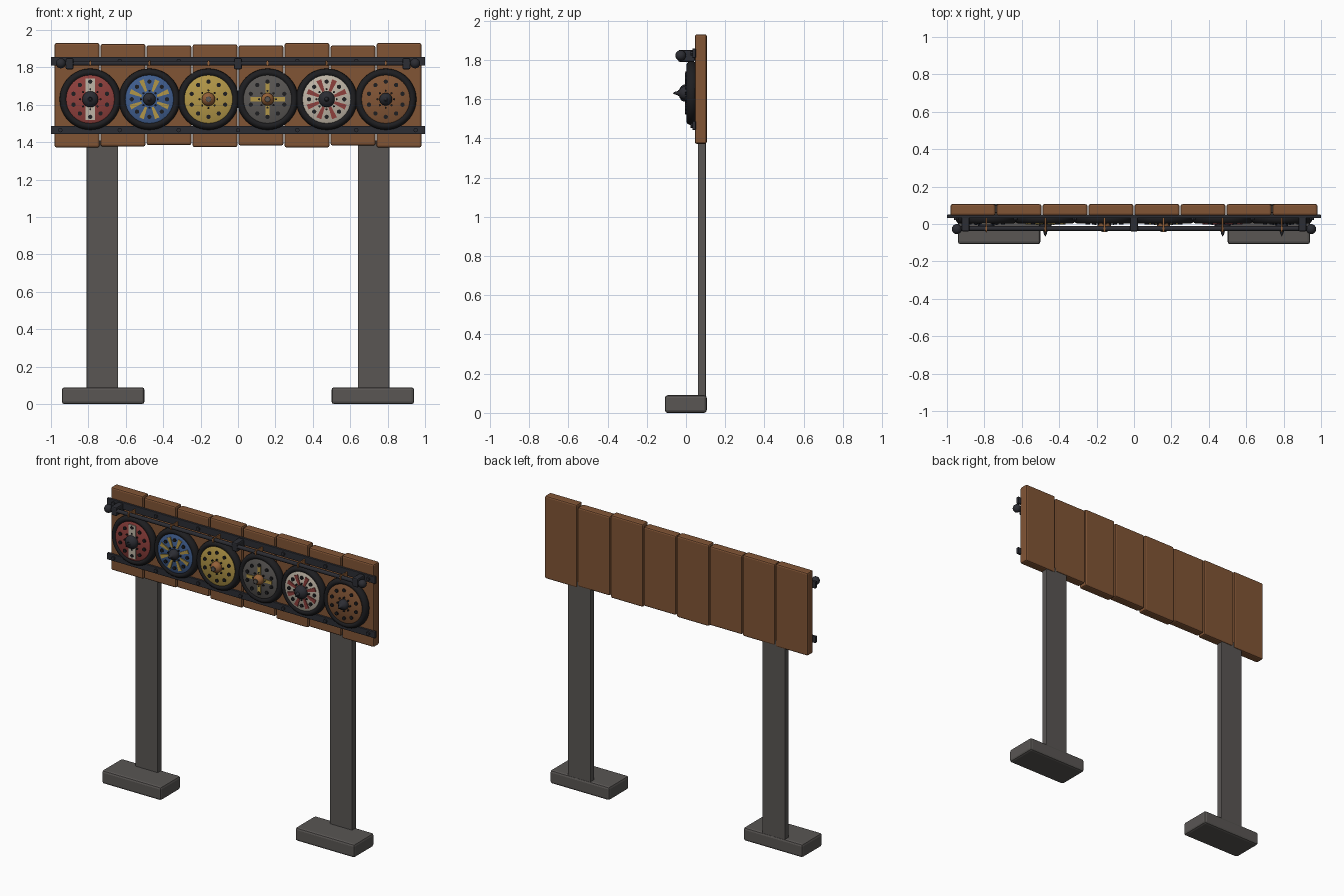
import bpy, bmesh
from math import sin, cos, pi
from mathutils import Matrix, Vector

cube = bpy.data.objects.get("Cube")
if cube:
    bpy.data.objects.remove(cube, do_unlink=True)


def material(name, r, g, b):
    m = bpy.data.materials.new(name)
    m.use_nodes = True
    m.diffuse_color = (r, g, b, 1)
    m.node_tree.nodes["Principled BSDF"].inputs["Base Color"].default_value = (r, g, b, 1)
    return m


WOOD = material("brown wood", .22, .09, .036)
STONE = material("grey stone", .1, .093, .088)
IRON = material("dark iron", .025, .026, .033)
RUBBER = material("black rubber", .013, .013, .015)
RED = material("faded red", .27, .05, .045)
BLUE = material("faded blue", .05, .11, .27)
YELLOW = material("faded yellow", .45, .31, .065)
WHITE = material("off white", .52, .46, .38)
COPPER = material("copper", .3, .12, .04)


def finish(name, bm, mat, smooth=False):
    bmesh.ops.recalc_face_normals(bm, faces=bm.faces)
    mesh = bpy.data.meshes.new(name)
    bm.to_mesh(mesh)
    bm.free()
    mesh.materials.append(mat)
    ob = bpy.data.objects.new(name, mesh)
    bpy.context.collection.objects.link(ob)
    if smooth:
        bpy.ops.object.select_all(action='DESELECT')
        ob.select_set(True)
        bpy.context.view_layer.objects.active = ob
        bpy.ops.object.shade_smooth_by_angle(angle=.7)
    return ob


def box(name, x, y, z, mat, bevel=0):
    """Box from (low, high) ranges along each axis."""
    bm = bmesh.new()
    bmesh.ops.create_cube(bm, size=1)
    for v in bm.verts:
        v.co = Vector([(lo + hi) / 2 + c * (hi - lo)
                       for c, (lo, hi) in zip(v.co, (x, y, z))])
    if bevel:
        bmesh.ops.bevel(bm, geom=bm.edges[:], offset=bevel, segments=2,
                        profile=.5, affect='EDGES')
    return finish(name, bm, mat)


def lathe(name, profile, x, z, mat, sides=40):
    """Turn (radius, y) points about a front-to-back axis."""
    bm = bmesh.new()
    verts = [bm.verts.new((x + r, y, z)) for r, y in profile]
    edges = [bm.edges.new(p) for p in zip(verts, verts[1:])]
    bmesh.ops.spin(bm, geom=verts + edges, cent=(x, 0, z), axis=(0, 1, 0),
                   angle=2 * pi, steps=sides, use_duplicate=False)
    bmesh.ops.remove_doubles(bm, verts=bm.verts[:], dist=.0002)
    return finish(name, bm, mat, True)


def studs(name, points, radius, y0, y1, mat, sides=10):
    """Short round studs facing the front."""
    bm = bmesh.new()
    for x, z in points:
        place = Matrix.Translation((x, (y0 + y1) / 2, z)) @ Matrix.Rotation(pi / 2, 4, 'X')
        bmesh.ops.create_cone(bm, cap_ends=True, segments=sides, radius1=radius,
                              radius2=radius, depth=y1 - y0, matrix=place)
    return finish(name, bm, mat, True)


def ring(x, z, radius, count, shift=0):
    angles = [2 * pi * (i + shift) / count for i in range(count)]
    return [(x + radius * sin(a), z + radius * cos(a)) for a in angles]


def spokes(name, x, z, count, shift, r0, r1, w0, w1, mat):
    """Thin tapered plates radiating over a wheel face."""
    bm = bmesh.new()
    for i in range(count):
        a = 2 * pi * (i + shift) / count
        loops = []
        for y in (-.002, .006):
            loops.append([bm.verts.new((x + r * sin(a) + s * cos(a), y,
                                        z + r * cos(a) - s * sin(a)))
                          for r, s in ((r0, -w0), (r1, -w1), (r1, w1), (r0, w0))])
        for loop in loops:
            bm.faces.new(loop)
        for k in range(4):
            n = (k + 1) % 4
            bm.faces.new((loops[0][k], loops[0][n], loops[1][n], loops[1][k]))
    return finish(name, bm, mat)


def ball(name, x, y, z, radius, mat):
    bm = bmesh.new()
    bmesh.ops.create_uvsphere(bm, u_segments=16, v_segments=10, radius=radius,
                              matrix=Matrix.Translation((x, y, z)))
    return finish(name, bm, mat, True)


# Board of upright planks with uneven ends
pitch = .246
tops = (1.93, 1.925, 1.918, 1.923, 1.918, 1.93, 1.917, 1.93)
lows = (1.372, 1.378, 1.385, 1.374, 1.383, 1.372, 1.383, 1.372)
for i, (low, top) in enumerate(zip(lows, tops)):
    x = (i - 4) * pitch
    box(f"plank_{i + 1}", (x + .003, x + pitch - .003), (.045, .106), (low, top), WOOD, .01)

# Posts and feet
for side, s in (("left", 1), ("right", -1)):
    box(f"{side}_post", (s * .725 - .084, s * .725 + .084), (.06, .101), (.05, 1.41), STONE, .003)
    box(f"{side}_foot", (s * .721 - .221, s * .721 + .221), (-.108, .106), (0, .09), STONE, .014)

# Flat rails with bolts
for name, low, high in (("upper_rail", 1.81, 1.857), ("lower_rail", 1.443, 1.487)):
    box(name, (-1, 1), (.032, .05), (low, high), IRON, .003)
    mid = (low + high) / 2
    studs(name + "_bolts", [(x, mid) for x in (-.95, -.632, -.317, 0, .317, .632, .95)],
          .012, .022, .035, IRON, 8)

# Round bar with brackets, end knobs and copper clips
bm = bmesh.new()
bmesh.ops.create_cone(bm, cap_ends=True, segments=14, radius1=.013, radius2=.013, depth=1.88,
                      matrix=Matrix.Translation((0, -.024, 1.822)) @ Matrix.Rotation(pi / 2, 4, 'Y'))
finish("bar", bm, IRON, True)
for i, x in enumerate((-.9, 0, .9)):
    box(f"bracket_{i + 1}", (x - .021, x + .021), (-.04, .045), (1.79, 1.85), IRON, .008)
for side, s in (("left", 1), ("right", -1)):
    ball(f"{side}_knob", s * .947, -.027, 1.822, .027, IRON)

# Wheels: face colour, painted spokes, hole count, hub colour, hub radius, tip
wheels = (
    (RED, (WHITE, 2, 0, .03, .112, .026, .026), 10, IRON, .043, -.045),
    (BLUE, (YELLOW, 8, .5, .045, .11, .006, .013), 8, IRON, .034, -.068),
    (YELLOW, None, 10, COPPER, .036, -.045),
    (STONE, (YELLOW, 4, 0, .03, .092, .011, .011), 10, COPPER, .034, -.045),
    (WHITE, (RED, 8, .5, .045, .11, .007, .014), 8, IRON, .043, -.068),
    (WOOD, None, 10, IRON, .034, -.066),
)
CZ = 1.63
for i, (face, paint, holes, hub, hr, tip) in enumerate(wheels):
    n = f"wheel_{i + 1}"
    x = (i - 2.5) * .316
    lathe(n + "_tyre", [(.125, .045), (.158, .045), (.164, .036), (.163, .02), (.155, .007),
                        (.145, .002), (.135, .004), (.127, .012), (.125, .045)], x, CZ, RUBBER, 48)
    lathe(n + "_face", [(0, .04), (.129, .04), (.129, .008), (.122, .004), (0, .002)], x, CZ, face)
    if paint:
        mat, count, shift, r0, r1, w0, w1 = paint
        spokes(n + "_painted_spokes", x, CZ, count, shift, r0, r1, w0, w1, mat)
    studs(n + "_holes", ring(x, CZ, .094, holes), .0115, -.004, .005, RUBBER, 12)
    studs(n + "_nuts", ring(x, CZ, hr + .011, 8), .006, -.006, .004, RUBBER, 6)
    # Domed hub running out to a point
    lathe(n + "_hub", [(0, .004), (hr, .004), (hr, -.012), (hr * .85, -.024), (hr * .5, -.033),
                       (.012, -.037), (.007, tip + .012), (0, tip)], x, CZ, hub, 24)
    if hub == COPPER:
        studs(n + "_cap", [(x, CZ)], .015, -.042, -.03, STONE, 12)
    # Clip on the bar above the wheel
    box(n + "_clip", (x - .005, x + .005), (-.043, .034), (1.808, 1.838), COPPER, .002)
